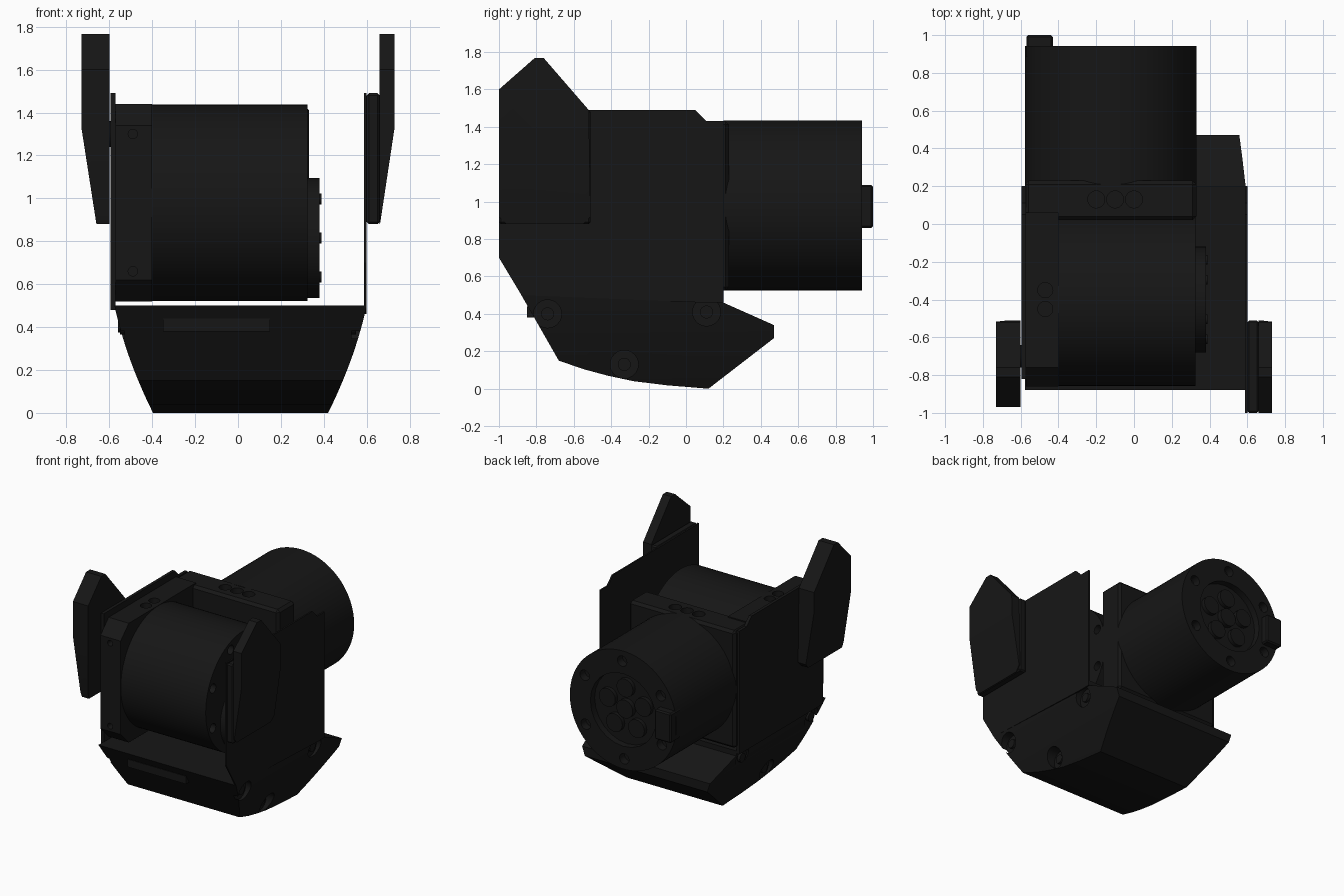
import bpy, bmesh, math
from mathutils import Vector, Matrix

if "Cube" in bpy.data.objects:
    bpy.data.objects.remove(bpy.data.objects["Cube"])

black = bpy.data.materials.new("matte_black")
black.diffuse_color = (0.008, 0.008, 0.008, 1)
black.use_nodes = True
black.node_tree.nodes["Principled BSDF"].inputs["Base Color"].default_value = black.diffuse_color


def finish(name, bm, angle=30):
    bmesh.ops.recalc_face_normals(bm, faces=bm.faces)
    me = bpy.data.meshes.new(name)
    bm.to_mesh(me)
    bm.free()
    ob = bpy.data.objects.new(name, me)
    bpy.context.collection.objects.link(ob)
    me.materials.append(black)
    smooth(ob, angle)
    return ob


def smooth(ob, angle=30):
    bpy.ops.object.select_all(action='DESELECT')
    ob.select_set(True)
    bpy.context.view_layer.objects.active = ob
    bpy.ops.object.shade_smooth_by_angle(angle=math.radians(angle))


def prism_bm(points, x0, x1):
    """Side profile of (y, z) points extruded along x."""
    bm = bmesh.new()
    face = bm.faces.new([bm.verts.new((x0, y, z)) for y, z in points])
    ext = bmesh.ops.extrude_face_region(bm, geom=[face])
    vs = [g for g in ext['geom'] if isinstance(g, bmesh.types.BMVert)]
    bmesh.ops.translate(bm, verts=vs, vec=(x1 - x0, 0, 0))
    return bm


def cut_level(bm, z):
    bmesh.ops.bisect_plane(bm, geom=bm.verts[:] + bm.edges[:] + bm.faces[:],
                           plane_co=(0, 0, z), plane_no=(0, 0, 1))


def add_cyl(bm, p0, p1, r, n=24):
    p0, p1 = Vector(p0), Vector(p1)
    d = p1 - p0
    m = Matrix.Translation((p0 + p1) / 2) @ d.to_track_quat('Z', 'Y').to_matrix().to_4x4()
    bmesh.ops.create_cone(bm, cap_ends=True, segments=n, radius1=r, radius2=r,
                          depth=d.length, matrix=m)


def cyl(name, p0, p1, r, n=72):
    bm = bmesh.new()
    add_cyl(bm, p0, p1, r, n)
    return finish(name, bm)


def box(name, lo, hi, bevel=0.0):
    bm = prism_bm([(lo[1], lo[2]), (hi[1], lo[2]), (hi[1], hi[2]), (lo[1], hi[2])], lo[0], hi[0])
    if bevel:
        bmesh.ops.bevel(bm, geom=bm.edges[:], offset=bevel, segments=1, affect='EDGES')
    return finish(name, bm)


def cut(ob, cyls):
    bm = bmesh.new()
    for p0, p1, r in cyls:
        add_cyl(bm, p0, p1, r)
    cutter = finish("cutter", bm)
    cutter.hide_render = True
    mod = ob.modifiers.new("cut", 'BOOLEAN')
    mod.operation, mod.object, mod.solver = 'DIFFERENCE', cutter, 'EXACT'
    bpy.context.view_layer.objects.active = ob
    bpy.ops.object.modifier_apply(modifier="cut")
    bpy.data.objects.remove(cutter)
    smooth(ob)


def ring(r, n=6, phase=0.0):
    return [(r * math.cos(phase + math.tau * i / n), r * math.sin(phase + math.tau * i / n))
            for i in range(n)]


# lower tub: side profile, sides curving inward toward the bottom
bm = prism_bm([(-.88, .5), (-.68, .15), (-.55, .105), (-.42, .07), (-.28, .04), (-.1, .018),
               (.12, 0), (.47, .27), (.47, .34), (.2, .46), (.2, .5)], -1, 1)
for i in range(1, 10):
    cut_level(bm, i * .05)
for v in bm.verts:
    t = (.5 - v.co.z) / .5
    v.co.x = .012 + math.copysign(.588 - .11 * t - .07 * t * t, v.co.x)
tub = finish("lower_tub", bm)
pockets = []
for y, z, x in ((-.74, .4, .53), (-.33, .13, .42), (.11, .41, .54)):
    for s in (-1, 1):
        pockets.append(((s * x, y, z), (s * .8, y, z), .075))
cut(tub, pockets)
for i, (y, z, x) in enumerate(((-.74, .4, .53), (-.33, .13, .42), (.11, .41, .54))):
    for s in (-1, 1):
        cyl("tub_bolt", (s * (x - .02), y, z), (s * (x + .02), y, z), .035, 16)

# front rail on the tub slope
finish("front_rail", prism_bm([(-.85, .38), (-.85, .44), (-.82, .44), (-.79, .38)], -.35, .15))

# thin side plates
right_plate = finish("right_plate", prism_bm(
    [(-.88, .5), (-1, .7), (-1, 1.49), (.05, 1.49), (.11, 1.43), (.2, 1.43), (.2, .46), (.1, .46)],
    .588, .6))
left_plate = finish("left_plate", prism_bm(
    [(-.82, .48), (-.82, 1.49), (.05, 1.49), (.11, 1.43), (.2, 1.43), (.2, .48)], -.595, -.572))

# upright ears, tapering below
ear = [(-.96, .88), (-1, .92), (-1, 1.6), (-.81, 1.767), (-.76, 1.767), (-.52, 1.49),
       (-.51, .92), (-.55, .88)]
for name, s, inner in (("right_ear", 1, .66), ("left_ear", -1, .6)):
    bm = prism_bm(ear, inner, .73)
    cut_level(bm, 1.33)
    for v in bm.verts:
        if v.co.x > .7 and v.co.z < 1.33:
            v.co.x -= .07 * (1.33 - v.co.z) / .45 - (.002 if inner > .65 else 0)
        if s < 0:
            v.co.y = max(v.co.y, -.97)
        v.co.x *= s
    ob = finish(name, bm)
    if s < 0:
        cut(ob, [((-.5, -.75, 1.2), (-.66, -.75, 1.2), .05)])
box("right_ear_spacer", (.6, -1, .88), (.66, -.51, 1.49), .01)
cyl("left_pivot_boss", (-.6, -.7, 1.3), (-.53, -.7, 1.3), .06, 24)

# cross motor, axis along x
cy, cz, R = -.4, .98, .458
cross = cyl("cross_motor", (-.42, cy, cz), (.325, cy, cz), R, 96)
cut(cross, [((.27, cy + a, cz + b), (.4, cy + a, cz + b), .035) for a, b in ring(.4, 8, .39)])
hub = cyl("cross_motor_hub", (.3, cy, .815), (.38, cy, .815), .28)
cut(hub, [((.35, cy, .815), (.45, cy, .815), .15)])
for a, b in ring(.21):
    cyl("hub_bolt", (.37, cy + a, .815 + b), (.39, cy + a, .815 + b), .025, 16)

# square flange with screws at the left end of the cross motor
c = .1
flange = finish("cross_motor_flange", prism_bm(
    [(-.86 + c, .52), (.06, .52), (.06, 1.44), (-.86 + c, 1.44), (-.86, 1.44 - c), (-.86, .52 + c)],
    -.572, -.4))
cut(flange, [((-.49, -.9, z), (-.49, -.74, z), .022) for z in (.66, 1.3)]
    + [((-.47, y, 1.38), (-.47, y, 1.5), .04) for y in (-.45, -.35)])

# mounting block between the two motors
block = box("mount_block", (-.578, .02, .525), (.33, .23, 1.432), .02)
cut(block, [((x, .13, 1.37), (x, .13, 1.5), .045) for x in (-.2, -.1, 0)])

# rear motor, axis along y
mx, mz = -.123, .98
rear = cyl("rear_motor", (mx, .2, mz), (mx, .942, mz), .455, 96)
cut(rear, [((mx, .89, mz), (mx, 1.1, mz), .28)]
    + [((mx + a, .88, mz + b), (mx + a, 1.1, mz + b), .04) for a, b in ring(.375, 6, .5)])
for a, b in ring(.16, 5, .3):
    cyl("rear_gear", (mx + a, .88, mz + b), (mx + a, .92, mz + b), .07, 20)
cyl("rear_centre_hub", (mx, .88, mz), (mx, .925, mz), .07, 24)
box("rear_connector", (-.57, .88, .86), (-.43, 1.0, 1.09), .01)
